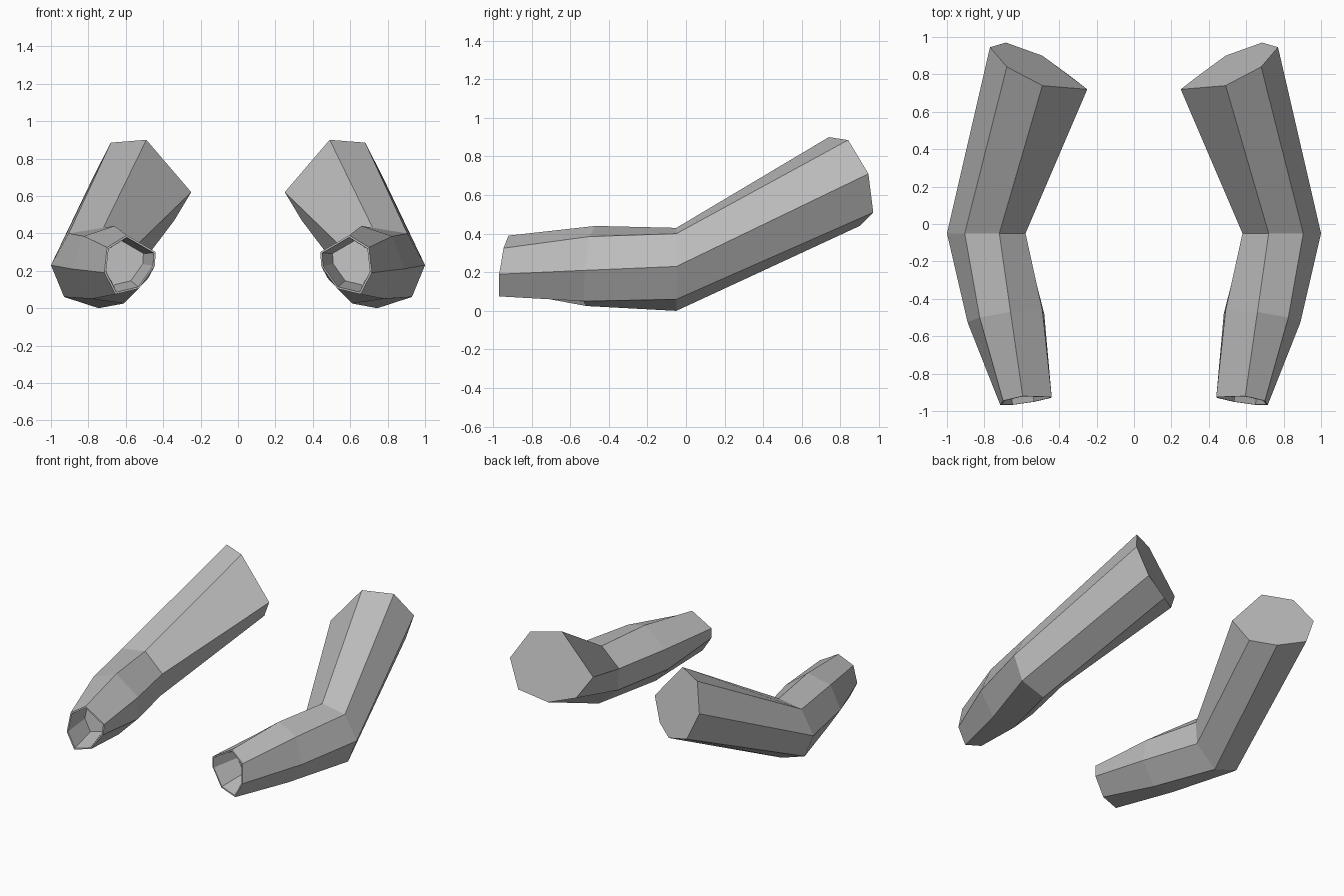
import bpy
import bmesh
from mathutils import Vector

# Remove the default cube only
default_cube = bpy.data.objects.get("Cube")
if default_cube:
    bpy.data.objects.remove(default_cube, do_unlink=True)

# Single cloth colour
grey = (0.5, 0.5, 0.5, 1.0)
cloth = bpy.data.materials.new("plain grey")
cloth.use_nodes = True
cloth.diffuse_color = grey
cloth.node_tree.nodes["Principled BSDF"].inputs["Base Color"].default_value = grey

# Seven-sided cross-sections of the left sleeve, clockwise from the top
shoulder = [(.49, .74, .90), (.68, .84, .885), (.77, .945, .71), (.685, .97, .51),
            (.49, .90, .44), (.34, .79, .47), (.25, .72, .62)]
elbow = [(x, -.05, z) for x, z in
         [(.72, .43), (.905, .40), (1, .23), (.93, .06), (.745, 0), (.59, .14), (.58, .30)]]
forearm = [(.66, -.47, .44), (.825, -.50, .385), (.89, -.525, .21), (.78, -.53, .05),
           (.61, -.515, .025), (.48, -.48, .16), (.49, -.46, .31)]
cuff = [(.595, -.92, .39), (.70, -.945, .325), (.715, -.968, .19), (.655, -.968, .075),
        (.53, -.95, .105), (.445, -.93, .225), (.44, -.925, .30)]


def inset_ring(ring, scale, shift=(0, 0, 0)):
    """Shrink a ring about its centre and move it."""
    points = [Vector(p) for p in ring]
    centre = sum(points, Vector()) / len(points)
    return [centre + (p - centre) * scale + Vector(shift) for p in points]


def loft(name, rings, side):
    """Bridge successive rings into a tube and close both ends."""
    bm = bmesh.new()
    loops = []
    for ring in rings:
        loops.append([bm.verts.new((side * p[0], p[1], p[2])) for p in ring])
    count = len(loops[0])
    for near, far in zip(loops, loops[1:]):
        for i in range(count):
            j = (i + 1) % count
            bm.faces.new((near[i], near[j], far[j], far[i]))
    bm.faces.new(loops[0])
    bm.faces.new(loops[-1])
    bmesh.ops.recalc_face_normals(bm, faces=bm.faces[:])
    mesh = bpy.data.meshes.new(name)
    bm.to_mesh(mesh)
    bm.free()
    mesh.materials.append(cloth)
    obj = bpy.data.objects.new(name, mesh)
    bpy.context.collection.objects.link(obj)
    return obj


# Thin cuff rim, then the hollow wrist opening with its floor
rim = inset_ring(cuff, .93)
floor = inset_ring(cuff, .75, (.03, .2, .01))

for label, side in (("left", 1), ("right", -1)):
    loft(label + "_sleeve", [shoulder, elbow, forearm, cuff, rim, floor], side)
